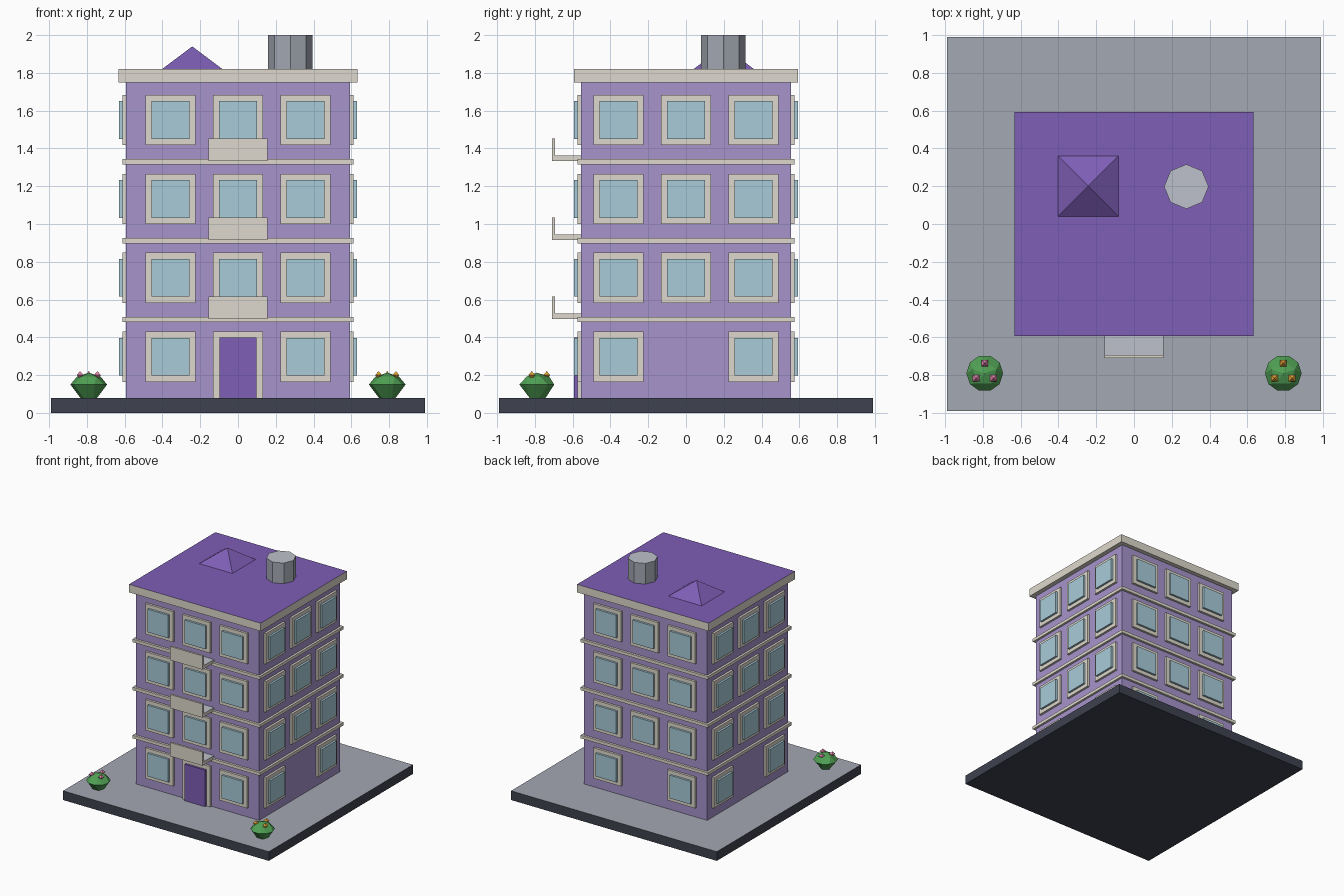
import bpy, bmesh, math
from mathutils import Matrix, Vector

if "Cube" in bpy.data.objects:
    bpy.data.objects.remove(bpy.data.objects["Cube"])


def mat(name, r, g, b):
    m = bpy.data.materials.new(name)
    m.diffuse_color = [((c / 255 + 0.055) / 1.055) ** 2.4 for c in (r, g, b)] + [1]
    m.use_nodes = True
    m.node_tree.nodes["Principled BSDF"].inputs["Base Color"].default_value = m.diffuse_color
    return m


WALL = mat("lilac_wall", 166, 148, 204)
PURPLE = mat("purple", 126, 94, 182)
TRIM = mat("cream_trim", 222, 217, 205)
GLASS = mat("glass_blue", 168, 204, 217)
DARK = mat("dark_kerb", 62, 66, 79)
PAVE = mat("paving_grey", 163, 168, 178)
FLOOR = mat("light_grey", 190, 193, 203)
GREEN = mat("leaf_green", 80, 160, 84)
PINK = mat("pink_petal", 222, 130, 170)
ORANGE = mat("orange_petal", 226, 162, 56)


def finish(name, bm, material, top=None):
    """Turn a bmesh into an object; 'top' colours the upward faces."""
    bmesh.ops.recalc_face_normals(bm, faces=bm.faces)
    me = bpy.data.meshes.new(name)
    me.materials.append(material)
    if top:
        me.materials.append(top)
        bm.normal_update()
        for f in bm.faces:
            f.material_index = int(f.normal.z > 0.9)
    bm.to_mesh(me)
    bm.free()
    ob = bpy.data.objects.new(name, me)
    bpy.context.collection.objects.link(ob)
    return ob


def boxes(name, spans, material, top=None):
    """One object from boxes given as (x0, x1, y0, y1, z0, z1)."""
    bm = bmesh.new()
    for x0, x1, y0, y1, z0, z1 in spans:
        m = Matrix.Translation(((x0 + x1) / 2, (y0 + y1) / 2, (z0 + z1) / 2))
        m @= Matrix.Diagonal((x1 - x0, y1 - y0, z1 - z0, 1))
        bmesh.ops.create_cube(bm, size=1, matrix=m)
    return finish(name, bm, material, top)


def cone(name, loc, r1, r2, depth, sides, turn, material, top=None):
    bm = bmesh.new()
    m = Matrix.Translation(loc) @ Matrix.Rotation(turn, 4, "Z")
    bmesh.ops.create_cone(bm, cap_ends=True, segments=sides, radius1=r1,
                          radius2=r2, depth=depth, matrix=m)
    return finish(name, bm, material, top)


W, D, G = 0.593, 0.555, 0.08  # half width, half depth, ground level

# ground plate, wall block and flat roof
boxes("base", [(-0.99, 0.99, -0.99, 0.99, 0, G)], DARK, PAVE)
boxes("walls", [(-W, W, -D, D, G, 1.76)], WALL)
boxes("roof_slab", [(-0.633, 0.633, -0.593, 0.593, 1.75, 1.82)], TRIM, PURPLE)

# floor bands
floors = [0.48 + 0.418 * i for i in range(3)]
boxes("floor_bands", [(-0.612, 0.612, -0.575, 0.575, z, z + 0.027) for z in floors], TRIM)


def panel(side, u, half, z0, z1, out):
    """Box standing proud of one wall by 'out'."""
    a, b = u - half, u + half
    return {"front": (a, b, -D - out, -D + 0.01, z0, z1),
            "back": (a, b, D - 0.01, D + out, z0, z1),
            "right": (W - 0.01, W + out, a, b, z0, z1),
            "left": (-W - out, -W + 0.01, a, b, z0, z1)}[side]


# windows: three columns by four rows, no middle one on the ground floor
for side in ("front", "back", "left", "right"):
    spots = [(u, 0.297 + 0.418 * r) for r in range(4) for u in (-0.357, 0, 0.357)
             if r or u]
    boxes(side + "_window_frames",
          [panel(side, u, 0.133, z - 0.133, z + 0.133, 0.019) for u, z in spots], TRIM)
    boxes(side + "_window_glass",
          [panel(side, u, 0.1, z - 0.1, z + 0.1, 0.037) for u, z in spots], GLASS)

# front door
boxes("door_frame", [panel("front", 0, 0.133, G, 0.432, 0.019)], TRIM)
boxes("door", [panel("front", 0, 0.098, G, 0.398, 0.037)], PURPLE)

# balconies: floor slab and front parapet
for i, z in enumerate(floors):
    z += 0.017
    boxes(f"balcony_floor_{i + 1}", [(-0.157, 0.157, -0.7, -D, z, z + 0.03)], TRIM, FLOOR)
    boxes(f"balcony_parapet_{i + 1}", [(-0.157, 0.157, -0.71, -0.693, z, z + 0.119)], TRIM)

# roof pieces: skylight pyramid and octagonal tank
cone("roof_pyramid", (-0.242, 0.2, 1.88), 0.16 * math.sqrt(2), 0, 0.12, 4, math.pi / 4, PURPLE)
cone("roof_tank", (0.277, 0.198, 1.91), 0.118, 0.118, 0.18, 8, 0, PAVE, FLOOR)

# bushes: faceted hull of staggered rings, topped with three flowers
for name, x, petal in (("left", -0.79, PINK), ("right", 0.79, ORANGE)):
    bm = bmesh.new()
    bm.verts.new((x, -0.79, 0.213))
    for n, r, z, off in ((5, 0.047, 0.08, 0), (10, 0.097, 0.15, 0.5), (5, 0.066, 0.192, 0)):
        for k in range(n):
            a = math.tau * (k + off) / n + math.pi / 2
            bm.verts.new((x + r * math.cos(a), -0.79 + r * math.sin(a), z))
    bmesh.ops.convex_hull(bm, input=bm.verts)
    finish(name + "_bush", bm, GREEN)

    bm = bmesh.new()
    for k in range(3):
        a = math.tau * k / 3 + math.pi / 2
        c = Vector((x + 0.053 * math.cos(a), -0.79 + 0.053 * math.sin(a), 0.2))
        pts = [bm.verts.new(c + s * Vector(d)) for s in (-0.025, 0.025)
               for d in ((0.71, 0.71, 0), (0.71, -0.71, 0), (0, 0, 0.85))]
        bmesh.ops.convex_hull(bm, input=pts)
    finish(name + "_flowers", bm, petal)
